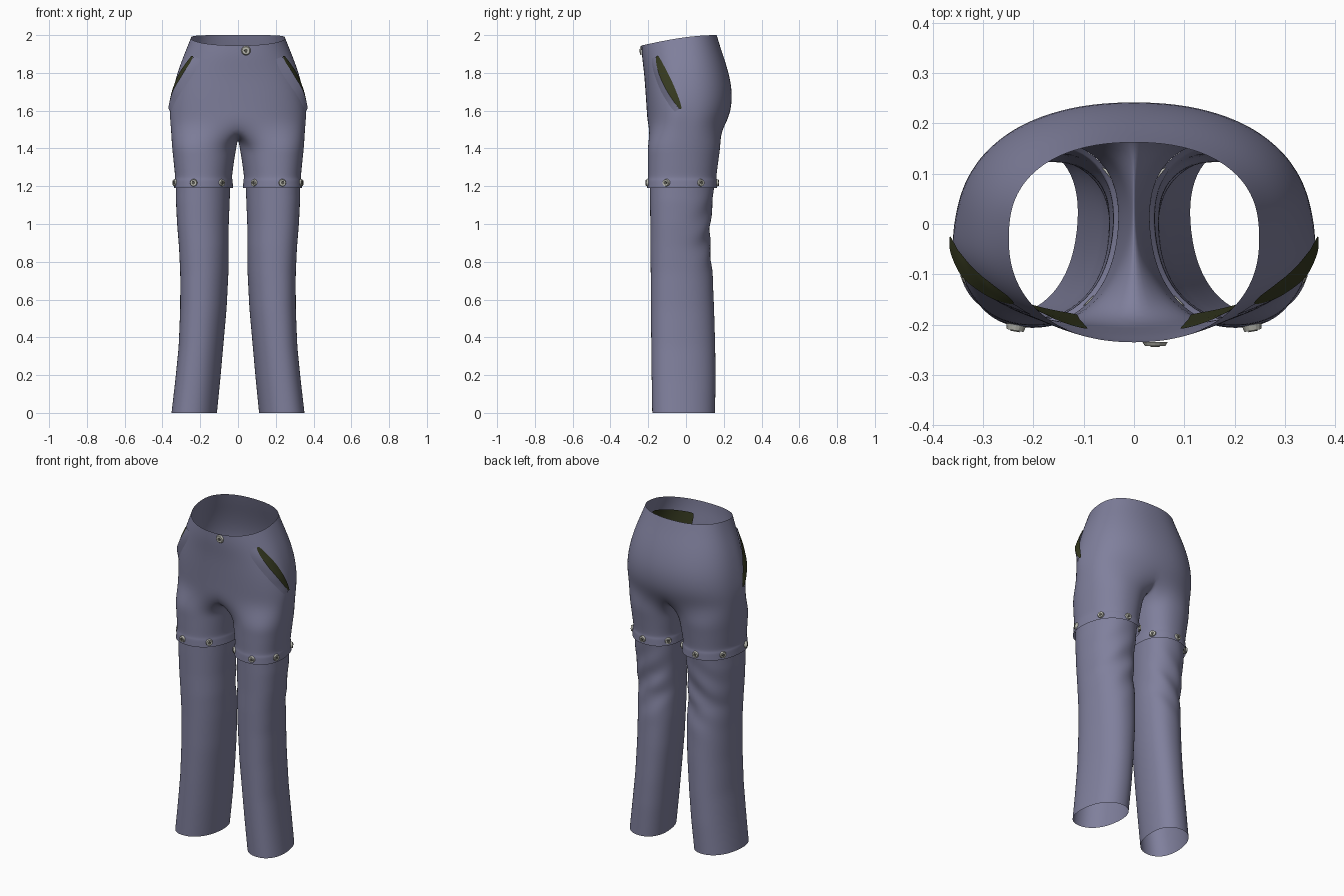
import bpy, bmesh, math
from mathutils import Vector, Matrix

if "Cube" in bpy.data.objects:
    bpy.data.objects.remove(bpy.data.objects["Cube"])


def material(name, rgb):
    m = bpy.data.materials.new(name)
    m.diffuse_color = (*rgb, 1)
    m.use_nodes = True
    m.node_tree.nodes["Principled BSDF"].inputs["Base Color"].default_value = m.diffuse_color
    return m


FABRIC = material("slate fabric", (0.215, 0.215, 0.335))
LINING = material("dark olive lining", (0.035, 0.04, 0.014))
SILVER = material("silver metal", (0.48, 0.48, 0.43))
DARK = material("dark metal", (0.09, 0.09, 0.075))

# pelvis rows: z front, z back, half width, y front, y back
PELVIS = [(1.945, 2.0, .25, -.236, .163), (1.885, 1.93, .277, -.234, .184),
          (1.80, 1.83, .317, -.222, .219), (1.70, 1.71, .347, -.215, .247),
          (1.60, 1.60, .358, -.208, .240), (1.52, 1.52, .357, -.204, .208)]
# leg rows: z, x inner, x outer, y front, y back
THIGH = [(1.42, .008, .350, -.204, .185), (1.36, .018, .343, -.203, .176),
         (1.30, .027, .337, -.203, .168), (1.245, .034, .331, -.202, .161),
         (1.235, .030, .336, -.206, .165), (1.215, .029, .337, -.207, .166),
         (1.19, .027, .339, -.208, .167)]
# the first two rows are the hidden ledge that joins the thigh hem
SHIN = [(1.236, .032, .334, -.204, .163), (1.222, .042, .327, -.193, .153),
        (1.12, .045, .328, -.192, .142),
        (1.0, .05, .322, -.190, .130), (.88, .05, .312, -.190, .126),
        (.74, .052, .305, -.188, .142), (.55, .062, .305, -.187, .150),
        (.35, .08, .313, -.185, .156), (.18, .095, .330, -.183, .158),
        (0, .113, .351, -.180, .155)]
OUT, INN = 21, 7          # points on the outer arc and on the inseam arc
YC = -.03


def sp(v, p=.9):
    return math.copysign(abs(v) ** p, v)


def lerp_rows(rows, k):
    out = []
    for a, b in zip(rows, rows[1:]):
        out += [tuple(p + (q - p) * i / k for p, q in zip(a, b)) for i in range(k)]
    return out + [rows[-1]]


def lip(y, z, size):
    return size * math.exp(-((z - 1.62) / .04) ** 2 - ((y + .04) / .04) ** 2)


def pelvis_point(th, row):
    zf, zb, a, yf, yb = row
    c, s = math.cos(th), math.sin(th)
    # the back is flatter than the front
    x, y = a * sp(max(c, 0)), YC + (sp(s, .8) * (yb - YC) if s > 0 else sp(s) * (YC - yf))
    z = zf + (zb - zf) * math.sin((y - yf) / (yb - yf) * math.pi / 2)
    return Vector((x + lip(y, z, .012), y, z))


def leg_point(phi, row):
    z, xi, xo, yf, yb = row
    y = (yb - yf) / 2 * sp(math.sin(phi))
    # the back of the leg leans inward
    x = (xi + xo) / 2 + (xo - xi) / 2 * sp(math.cos(phi)) - .11 * y
    return Vector((x, (yf + yb) / 2 + y, z))


def finish(name, bm, mat, mirror=True, subsurf=2):
    bmesh.ops.recalc_face_normals(bm, faces=bm.faces)
    me = bpy.data.meshes.new(name)
    bm.to_mesh(me)
    bm.free()
    me.materials.append(mat)
    for p in me.polygons:
        p.use_smooth = True
    ob = bpy.data.objects.new(name, me)
    bpy.context.collection.objects.link(ob)
    if mirror:
        m = ob.modifiers.new("mirror", 'MIRROR')
        m.merge_threshold = .0005
    if subsurf:
        s = ob.modifiers.new("smooth", 'SUBSURF')
        s.levels = s.render_levels = subsurf
    return ob


def skin(bm, rows, closed):
    for r, q in zip(rows, rows[1:]):
        n = min(len(r), len(q))
        for i in range(n if closed else n - 1):
            j = (i + 1) % n
            bm.faces.new((r[i], r[j], q[j], q[i]))


def grid(name, pts, mat):
    bm = bmesh.new()
    skin(bm, [[bm.verts.new(p) for p in r] for r in pts], False)
    return finish(name, bm, mat, subsurf=1)


# ring angles for a leg: outer arc first, then inseam
outer = [math.radians(-135 + 270 * i / (OUT - 1)) for i in range(OUT)]
inner = [math.radians(135 + 90 * j / (INN + 1)) for j in range(1, INN + 1)]

# seat and thighs in one piece: hip arcs, crotch curve, then closed leg rings
bm = bmesh.new()
hips = [[bm.verts.new(pelvis_point(p * 2 / 3, r)) for p in outer] for r in PELVIS]
for row in hips:
    row[0].co.x = row[-1].co.x = 0
skin(bm, hips, False)
zc, _, _, yf, yb = PELVIS[-1]
crotch = []
for j in range(1, INN + 1):
    t = j / (INN + 1)
    crotch.append(bm.verts.new((0, yb + (yf - yb) * t,
                                zc - .075 * math.sin(math.pi * t) ** .6)))
thigh = [[bm.verts.new(leg_point(p, r)) for p in outer + inner] for r in THIGH]
skin(bm, [hips[-1] + crotch] + thigh, True)
finish("seat_and_thighs", bm, FABRIC)

# removable lower legs with slanting wrinkles behind the knee
bm = bmesh.new()
shin = []
for r in lerp_rows(SHIN, 4):
    ring = []
    for p in outer + inner:
        v = leg_point(p, r)
        back = max(0, math.sin(p) + .15)
        v.y += .007 * back * math.sin(38 * v.z + 32 * v.x) * math.exp(-((v.z - .95) / .17) ** 2)
        ring.append(bm.verts.new(v))
    shin.append(ring)
skin(bm, shin, True)
finish("lower_legs", bm, FABRIC, subsurf=1)


# side pockets: gaping slit on the hip, raised fabric lip, lining bag inside
def hip_row(z):
    rows = lerp_rows(PELVIS, 12)
    return min(rows, key=lambda r: abs(r[0] + .3 * (r[1] - r[0]) - z))


def hip_at(y, z, off):
    _, _, a, yf, _ = hip_row(z)
    x = a * max(0, 1 - abs((y - YC) / (YC - yf)) ** 2.22) ** .45 + lip(y, z, .005)
    n = Vector((x, (y - YC) * 1.5, 0)).normalized()
    return Vector((x, y, z)) + n * off


slit, flap = [], []
for i in range(15):
    t = i / 14
    w = .005 + .015 * math.sin(math.pi * t) ** .7
    lift = .006 + .011 * math.sin(math.pi * t)
    y, z = -.15 + .122 * t ** 1.15, 1.89 - .28 * t
    slit.append([hip_at(y + w * k, z + w * .4 * k, .005 + (lift - .005) * (1 - k) / 2)
                 for k in (-1, -.33, .33, 1)])
    flap.append([hip_at(y - w - .03 * k, z - w * .4 - .015 * k, lift * (1 - k) - .002 * k)
                 for k in (0, .33, .67, 1)])
grid("pocket_openings", slit, LINING)
grid("pocket_lips", flap, FABRIC)

bag = []
for i in range(8):
    row = hip_row(1.885 - .29 * i / 7)
    pts = [pelvis_point(math.radians(-73 + 66 * j / 10), row) for j in range(11)]
    bag.append([Vector((p.x * .95, YC + (p.y - YC) * (.93 - .008 * i), p.z)) for p in pts])
grid("pocket_bags", bag, LINING)


# metal fasteners
def studs(name, spots, r, depth, mat):
    bm = bmesh.new()
    for loc, n in spots:
        m = Matrix.Translation(loc) @ n.to_track_quat('Z', 'Y').to_matrix().to_4x4()
        bmesh.ops.create_cone(bm, cap_ends=True, segments=16, radius1=r,
                              radius2=r * .8, depth=depth, matrix=m)
    ob = finish(name, bm, mat, mirror=False, subsurf=0)
    for p in ob.data.polygons:
        p.use_smooth = False


spots = []
for side in (1, -1):
    for deg in (-135, -80, -25, 30, 85, 140):
        p = leg_point(math.radians(deg), THIGH[5])
        n = Vector((math.cos(math.radians(deg)), math.sin(math.radians(deg)), 0))
        spots.append((Vector((p.x * side, p.y, p.z + .003)), Vector((n.x * side, n.y, 0))))
studs("knee_snaps", spots, .021, .015, SILVER)
studs("knee_snap_centres", [(l + n * .003, n) for l, n in spots], .011, .013, DARK)
front = [(Vector((.042, -.239, 1.918)), Vector((0, -1, 0)))]
studs("waist_button", front, .025, .008, SILVER)
studs("waist_button_centre", [(l + n * .002, n) for l, n in front], .011, .008, DARK)
